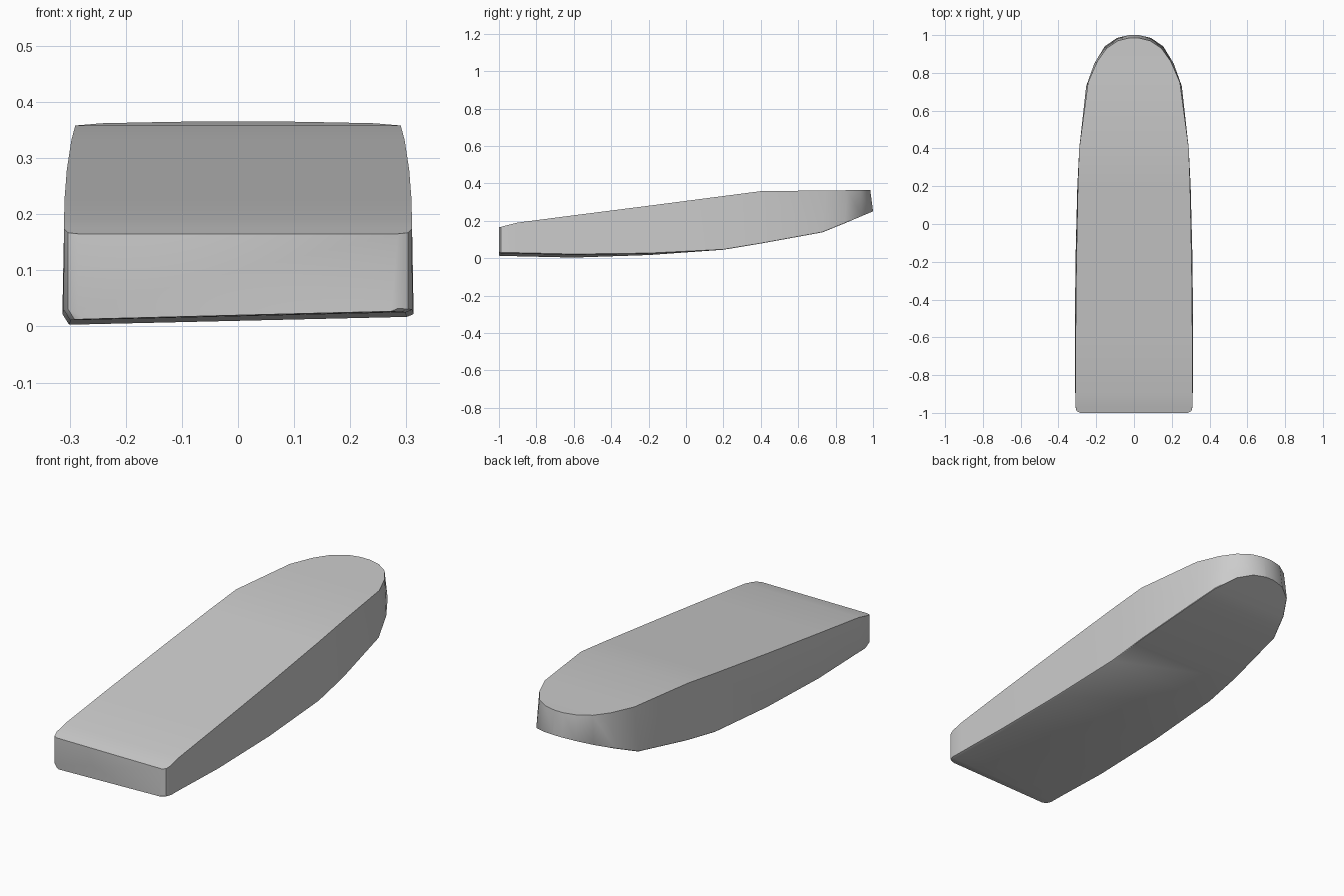
import bpy, bmesh, math

cube = bpy.data.objects.get("Cube")
if cube:
    bpy.data.objects.remove(cube, do_unlink=True)

grey = bpy.data.materials.new("plain_grey")
grey.use_nodes = True
colour = (0.6, 0.6, 0.6, 1)
grey.diffuse_color = colour
grey.node_tree.nodes["Principled BSDF"].inputs["Base Color"].default_value = colour

# Stations: top y, top half width, top z, bottom y, bottom half width, bottom z
stations = [
    (-1.0, 0.285, 0.165, -1.0, 0.285, 0.02),
    (-0.99, 0.303, 0.167, -0.99, 0.303, 0.019),
    (-0.965, 0.31, 0.174, -0.965, 0.311, 0.018),
    (-0.9, 0.31, 0.19, -0.9, 0.311, 0.017),
    (-0.6, 0.309, 0.229, -0.6, 0.313, 0.01),
    (-0.2, 0.305, 0.28, -0.2, 0.31, 0.02),
    (0.2, 0.297, 0.332, 0.2, 0.3, 0.045),
    (0.4, 0.29, 0.358, 0.4, 0.29, 0.078),
    (0.75, 0.243, 0.362, 0.73, 0.253, 0.138),
    (0.86, 0.195, 0.363, 0.85, 0.21, 0.187),
    (0.93, 0.145, 0.364, 0.94, 0.155, 0.225),
    (0.97, 0.085, 0.365, 0.985, 0.09, 0.244),
    (0.985, 0.025, 0.365, 1.0, 0.025, 0.25),
]

bm = bmesh.new()
rings = []
for yt, wt, zt, yb, wb, zb in stations:
    # The underside chamfer and slight roll fade out toward the nose
    fade = min(1, max(0, (0.2 - yb) / 0.8))
    chamfer, roll = 0.002 + 0.01 * fade, 0.007 * fade
    section = [
        (-wt, yt, zt), (wt, yt, zt),
        (wb, yb, zb + chamfer), (wb - chamfer, yb, zb + roll),
        (chamfer - wb, yb, zb - roll), (-wb, yb, zb + chamfer),
    ]
    rings.append([bm.verts.new(p) for p in section])

# Skin the hull and cap both ends
for a, b in zip(rings, rings[1:]):
    for i in range(len(a)):
        j = (i + 1) % len(a)
        bm.faces.new((a[i], a[j], b[j], b[i]))
bm.faces.new(rings[0])
bm.faces.new(rings[-1])
bmesh.ops.recalc_face_normals(bm, faces=bm.faces[:])
mesh = bpy.data.meshes.new("hull_block")
bm.to_mesh(mesh)
bm.free()
mesh.materials.append(grey)
hull = bpy.data.objects.new("hull_block", mesh)
bpy.context.collection.objects.link(hull)

# Smooth the rounded walls while keeping the rims crisp
bpy.context.view_layer.objects.active = hull
hull.select_set(True)
bpy.ops.object.shade_smooth_by_angle(angle=math.radians(35))
